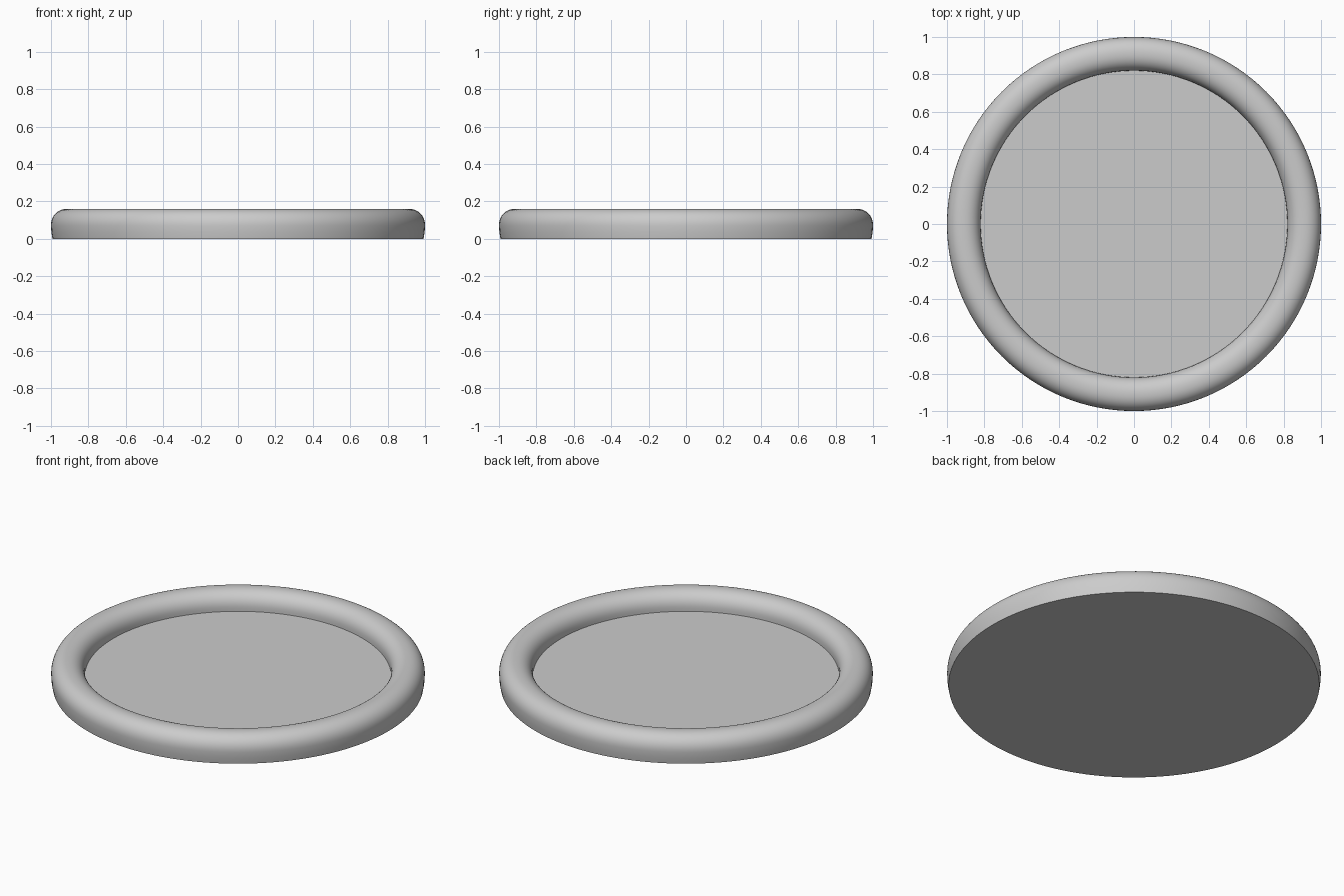
import bpy, bmesh, math

if "Cube" in bpy.data.objects:
    bpy.data.objects.remove(bpy.data.objects["Cube"], do_unlink=True)

SEGMENTS = 128
RING, TUBE, MID = 0.91, 0.09, 0.07   # rim centre radius, half width, centre height
FLOOR = 0.055

grey = bpy.data.materials.new("plain grey")
grey.use_nodes = True
colour = (0.6, 0.6, 0.6, 1)
grey.diffuse_color = colour
grey.node_tree.nodes["Principled BSDF"].inputs["Base Color"].default_value = colour


def rounded(value):
    """Slightly squared-off circle coordinate."""
    return math.copysign(abs(value) ** 0.92, value)


# Half section: floor, rounded rim, outer wall, flat underside
profile = [(0, FLOOR), (RING - TUBE, FLOOR)]
for i in range(25):
    a = math.pi * (1 - i / 24)
    profile.append((RING + TUBE * rounded(math.cos(a)), MID + TUBE * rounded(math.sin(a))))
profile += [(0.998, 0.035), (0.992, 0), (0, 0)]

# Turn the section into the dish
bm = bmesh.new()
verts = [bm.verts.new((r, 0, z)) for r, z in profile]
edges = [bm.edges.new(pair) for pair in zip(verts, verts[1:])]
bmesh.ops.spin(bm, geom=verts + edges, cent=(0, 0, 0), axis=(0, 0, 1),
               angle=math.tau, steps=SEGMENTS, use_duplicate=False)
bmesh.ops.remove_doubles(bm, verts=bm.verts, dist=0.0001)
bmesh.ops.recalc_face_normals(bm, faces=bm.faces)
mesh = bpy.data.meshes.new("round_dish")
bm.to_mesh(mesh)
bm.free()
mesh.materials.append(grey)
dish = bpy.data.objects.new("round_dish", mesh)
bpy.context.collection.objects.link(dish)

# Smooth rim with crisp floor and base edges
bpy.context.view_layer.objects.active = dish
dish.select_set(True)
bpy.ops.object.shade_smooth_by_angle(angle=math.radians(40))
